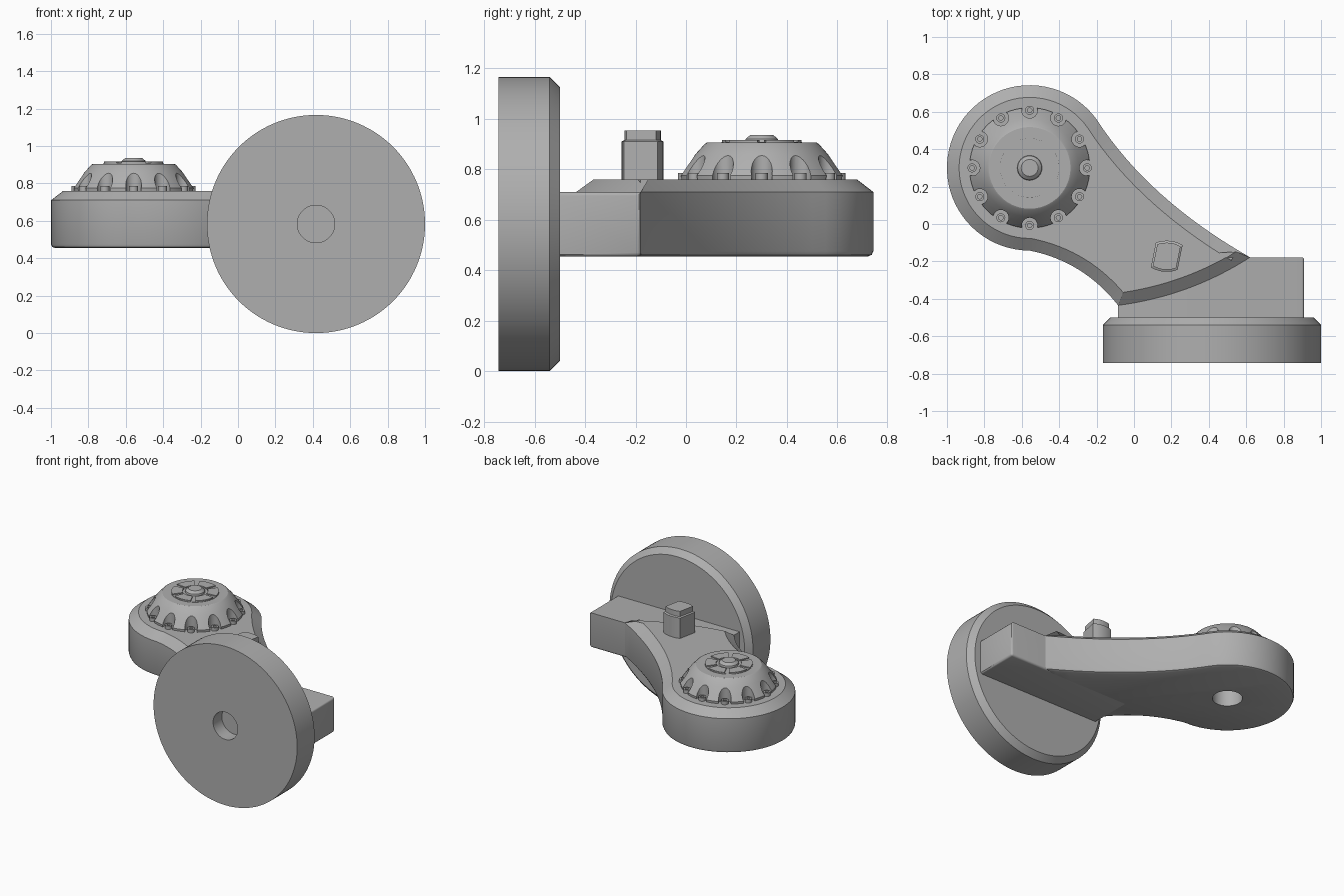
import bpy, bmesh
from math import sin, cos, pi, radians
from mathutils import Vector, Matrix

cube = bpy.data.objects.get("Cube")
if cube:
    bpy.data.objects.remove(cube, do_unlink=True)

GREY = bpy.data.materials.new("plain_grey")
GREY.use_nodes = True
COLOUR = (0.43, 0.43, 0.43, 1)
GREY.diffuse_color = COLOUR
GREY.node_tree.nodes["Principled BSDF"].inputs["Base Color"].default_value = COLOUR

HEAD = Vector((-0.558, 0.30))     # pivot of the arm head
HEAD_R = 0.442
ARM_BASE, ARM_EDGE, ARM_TOP = 0.455, 0.71, 0.76


def select(obj):
    bpy.ops.object.select_all(action='DESELECT')
    obj.select_set(True)
    bpy.context.view_layer.objects.active = obj


def finish(name, bm, angle=30):
    bmesh.ops.recalc_face_normals(bm, faces=bm.faces)
    mesh = bpy.data.meshes.new(name)
    bm.to_mesh(mesh)
    bm.free()
    mesh.materials.append(GREY)
    obj = bpy.data.objects.new(name, mesh)
    bpy.context.collection.objects.link(obj)
    select(obj)
    bpy.ops.object.shade_smooth_by_angle(angle=radians(angle))
    return obj


def loft(bm, loops):
    """Skin equal-length loops of points and cap both ends."""
    rings = [[bm.verts.new(p) for p in loop] for loop in loops]
    n = len(rings[0])
    for a, b in zip(rings, rings[1:]):
        for i in range(n):
            j = (i + 1) % n
            bm.faces.new((a[i], a[j], b[j], b[i]))
    bm.faces.new(rings[0])
    bm.faces.new(rings[-1])


def turn(bm, profile, centre=(0, 0), sides=64):
    """Closed solid from (radius, height) pairs around a vertical axis."""
    loft(bm, [[(centre[0] + r * cos(2 * pi * i / sides),
                centre[1] + r * sin(2 * pi * i / sides), z)
               for i in range(sides)] for r, z in profile])


def cut(obj, bm):
    cutter = finish("cutter", bm)
    cutter.hide_render = True
    mod = obj.modifiers.new("cut", 'BOOLEAN')
    mod.operation = 'DIFFERENCE'
    mod.solver = 'EXACT'
    mod.object = cutter
    select(obj)
    bpy.ops.object.modifier_apply(modifier=mod.name)
    bpy.data.objects.remove(cutter, do_unlink=True)
    bpy.ops.object.shade_smooth_by_angle(angle=radians(30))


def bezier(a, c, b, steps=16):
    a, b, c = Vector(a), Vector(b), Vector(c)
    return [a * (1 - t) ** 2 + c * 2 * t * (1 - t) + b * t * t
            for t in (i / steps for i in range(steps))]


def inset(points, d):
    """Mitred inward offset of a counter-clockwise outline."""
    result = []
    n = len(points)
    for i, p in enumerate(points):
        e1 = (p - points[i - 1]).normalized()
        e2 = (points[(i + 1) % n] - p).normalized()
        n1, n2 = Vector((-e1.y, e1.x)), Vector((-e2.y, e2.x))
        result.append(p + (n1 + n2) * d / (1 + n1.dot(n2)))
    return result


# Arm: round head flowing through a curved neck to a pointed toe
outline = [HEAD + HEAD_R * Vector((cos(a), sin(a)))
           for a in (radians(35 + 235 * i / 48) for i in range(48))]
heel, toe = (-0.085, -0.435), (0.62, -0.178)
outline += bezier((HEAD.x, HEAD.y - HEAD_R), (-0.27, -0.2), heel)
outline += bezier(heel, (0.3, -0.385), toe)
outline += bezier(toe, (0.08, 0.13), (-0.196, 0.553))
bm = bmesh.new()
layers = [(0.02, ARM_BASE), (0.006, ARM_BASE + 0.006), (0, ARM_BASE + 0.02),
          (0, ARM_EDGE), (0.065, ARM_TOP)]
loft(bm, [[(p.x, p.y, z) for p in inset(outline, d)] for d, z in layers])
arm = finish("arm", bm)
bm = bmesh.new()
turn(bm, [(0.1, 0.4), (0.1, ARM_BASE + 0.15)], HEAD)
cut(arm, bm)

# Block joining the arm to the disc
bm = bmesh.new()
size = Vector((0.995, 0.34, ARM_EDGE - ARM_BASE))
bmesh.ops.create_cube(bm, size=1, matrix=Matrix.Translation(
    (0.4125, -0.348, (ARM_EDGE + ARM_BASE) / 2)) @ Matrix.Diagonal((*size, 1)))
edges = [e for e in bm.edges
         if all(v.co.x > 0.5 for v in e.verts) or all(v.co.y > -0.3 and v.co.z < 0.6 for v in e.verts)]
bmesh.ops.bevel(bm, geom=edges, offset=0.015, segments=3, profile=0.5, affect='EDGES')
finish("mounting_block", bm)

# Disc: chamfered on its rear rim, blind hole in the front
stand = Matrix.Translation((0.417, 0, 0.583)) @ Matrix.Rotation(radians(-90), 4, 'X')
bm = bmesh.new()
turn(bm, [(0.583, -0.742), (0.583, -0.54), (0.543, -0.5)], sides=128)
bm.transform(stand)
disc = finish("disc", bm)
bm = bmesh.new()
turn(bm, [(0.1, -0.85), (0.1, -0.64)])
bm.transform(stand)
cut(disc, bm)

# Knob: domed skirt scalloped by twelve screw pockets
bm = bmesh.new()
turn(bm, [(0.32, 0.755), (0.322, 0.776), (0.295, 0.815), (0.262, 0.86),
          (0.226, 0.9), (0.218, 0.905)], HEAD, 96)
knob = finish("knob", bm)
spots = [HEAD + 0.308 * Vector((cos(i * pi / 6), sin(i * pi / 6))) for i in range(12)]
bm = bmesh.new()
for spot in spots:
    turn(bm, [(0.042, 0.7), (0.042, 1)], spot, 24)
cut(knob, bm)

# Screws with a small socket
bm = bmesh.new()
for spot in spots:
    turn(bm, [(0.024, 0.755), (0.024, 0.785), (0.012, 0.785), (0.012, 0.772)], spot, 20)
finish("knob_screws", bm)

# Cap: thin plate with six raised sectors and a centre hub
bm = bmesh.new()
turn(bm, [(0.16, 0.9), (0.16, 0.908)], HEAD)
for k in range(6):
    angles = [radians(60 * k + 6 + 48 * i / 8) for i in range(9)]
    rim = [HEAD + 0.158 * Vector((cos(a), sin(a))) for a in angles]
    rim += [HEAD + 0.085 * Vector((cos(a), sin(a))) for a in reversed(angles)]
    loft(bm, [[(p.x, p.y, z) for p in rim] for z in (0.902, 0.916)])
finish("knob_cap", bm)
bm = bmesh.new()
turn(bm, [(0.068, 0.9), (0.064, 0.92), (0.045, 0.936)], HEAD, 48)
finish("knob_hub", bm)

# Post: two flat sides, two bowed sides, stepped top
side = [(0.085, -0.06), (0.085, 0.06), (0.058, 0.073), (0.03, 0.081), (0, 0.083),
        (-0.03, 0.081), (-0.058, 0.073)]
shape = side + [(-x, -y) for x, y in side if x != 0.085 or y > 0]
shape = side[1:] + [(-x, -y) for x, y in side[1:]]
bm = bmesh.new()
loft(bm, [[(0.175 + x * s, -0.172 + y * s, z) for x, y in shape]
          for s, z in ((1, 0.75), (1, 0.91), (0.87, 0.915), (0.87, 0.953))])
finish("post", bm)
